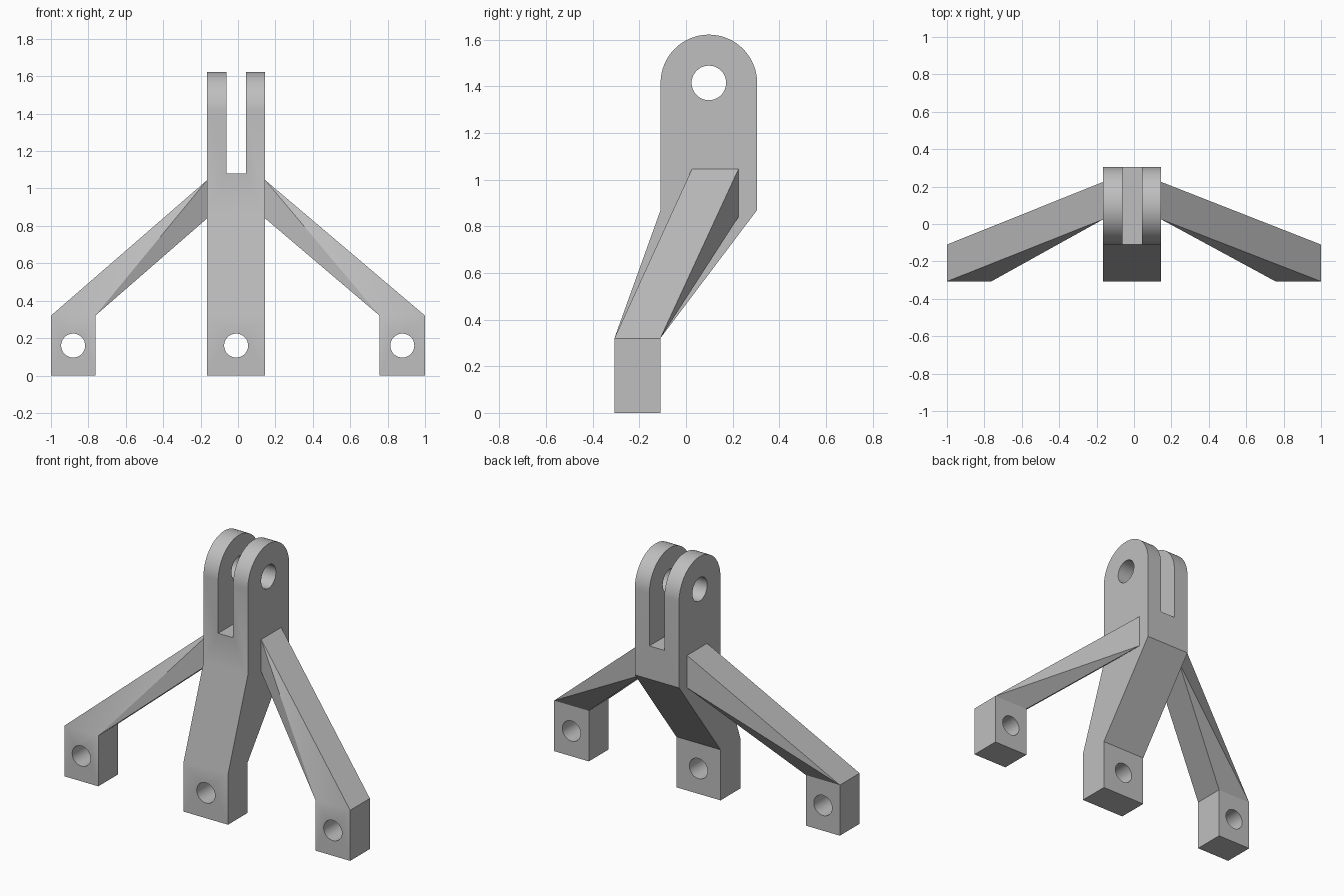
import bpy
import bmesh
from math import cos, sin, pi
from mathutils import Matrix

if "Cube" in bpy.data.objects:
    bpy.data.objects.remove(bpy.data.objects["Cube"])

GREY = 0.52
metal = bpy.data.materials.new("plain grey")
metal.use_nodes = True
metal.diffuse_color = (GREY, GREY, GREY, 1)
metal.node_tree.nodes["Principled BSDF"].inputs["Base Color"].default_value = (GREY, GREY, GREY, 1)

# Shared dimensions
BODY_L, BODY_R = -0.165, 0.145
MID_X = (BODY_L + BODY_R) / 2
FRONT, BACK, FOOT_TOP = -0.307, -0.11, 0.32
EYE_Y, EYE_Z, EYE_R = 0.098, 1.415, 0.207


def finish(name, bm):
    bmesh.ops.recalc_face_normals(bm, faces=bm.faces)
    mesh = bpy.data.meshes.new(name)
    bm.to_mesh(mesh)
    bm.free()
    mesh.materials.append(metal)
    obj = bpy.data.objects.new(name, mesh)
    bpy.context.collection.objects.link(obj)
    return obj


def cut(obj, cutter):
    mod = obj.modifiers.new("cut", "BOOLEAN")
    mod.operation, mod.solver, mod.object = "DIFFERENCE", "EXACT", cutter
    activate(obj)
    bpy.ops.object.modifier_apply(modifier=mod.name)
    bpy.data.objects.remove(cutter)


def activate(obj):
    bpy.ops.object.select_all(action="DESELECT")
    obj.select_set(True)
    bpy.context.view_layer.objects.active = obj


def drill(obj, centre, radius, axis):
    bm = bmesh.new()
    bmesh.ops.create_cone(bm, cap_ends=True, segments=48, radius1=radius, radius2=radius, depth=1,
                          matrix=Matrix.Translation(centre) @ Matrix.Rotation(pi / 2, 4, axis))
    cutter = finish("hole_cutter", bm)
    cutter.hide_render = True
    cut(obj, cutter)


# Central body: bent side profile with a rounded eye, extruded across x
profile = [(BACK, FOOT_TOP), (BACK, 0), (FRONT, 0), (FRONT, FOOT_TOP), (EYE_Y - EYE_R, 0.87)]
profile += [(EYE_Y - EYE_R * cos(pi * i / 32), EYE_Z + EYE_R * sin(pi * i / 32)) for i in range(33)]
profile.append((EYE_Y + EYE_R, 0.87))
bm = bmesh.new()
side = bm.faces.new([bm.verts.new((BODY_L, y, z)) for y, z in profile])
swept = bmesh.ops.extrude_face_region(bm, geom=[side])["geom"]
bmesh.ops.translate(bm, vec=(BODY_R - BODY_L, 0, 0),
                    verts=[v for v in swept if isinstance(v, bmesh.types.BMVert)])
body = finish("clevis_body", bm)

# Fork slot, pin hole and centre foot hole
bm = bmesh.new()
bmesh.ops.create_cube(bm, size=1, matrix=Matrix.Translation((MID_X, EYE_Y, 1.58))
                      @ Matrix.Diagonal((0.105, 1, 1, 1)))
slot = finish("slot_cutter", bm)
slot.hide_render = True
cut(body, slot)
drill(body, (MID_X, EYE_Y, EYE_Z), 0.074, "Y")
drill(body, (MID_X, -0.2, 0.16), 0.064, "X")


# Side legs: a square root on the body twisting into a foot block
def side_leg(name, root_x, inner, outer):
    bm = bmesh.new()
    root = [bm.verts.new((root_x, y, z)) for y, z in
            ((0.025, 1.045), (0.225, 1.045), (0.225, 0.84), (0.025, 0.84))]
    corners = ((outer, FRONT), (outer, BACK), (inner, BACK), (inner, FRONT))
    top = [bm.verts.new((x, y, FOOT_TOP)) for x, y in corners]
    base = [bm.verts.new((x, y, 0)) for x, y in corners]
    (A, B, C, D), (a, b, c, d) = root, top
    for face in ((A, B, b, a), (B, C, b), (C, c, b), (C, D, d, c), (A, D, d), (A, d, a)):
        bm.faces.new(face)
    bm.faces.new(root)
    bm.faces.new(base)
    for i in range(4):
        j = (i + 1) % 4
        bm.faces.new((top[i], top[j], base[j], base[i]))
    leg = finish(name, bm)
    drill(leg, ((inner + outer) / 2, -0.2, 0.16), 0.064, "X")
    return leg


legs = [side_leg("left_leg", BODY_R, 0.757, 1), side_leg("right_leg", BODY_L, -0.763, -1)]

# Round surfaces smooth, corners sharp
for part in [body] + legs:
    activate(part)
    bpy.ops.object.shade_smooth_by_angle(angle=pi / 6)
